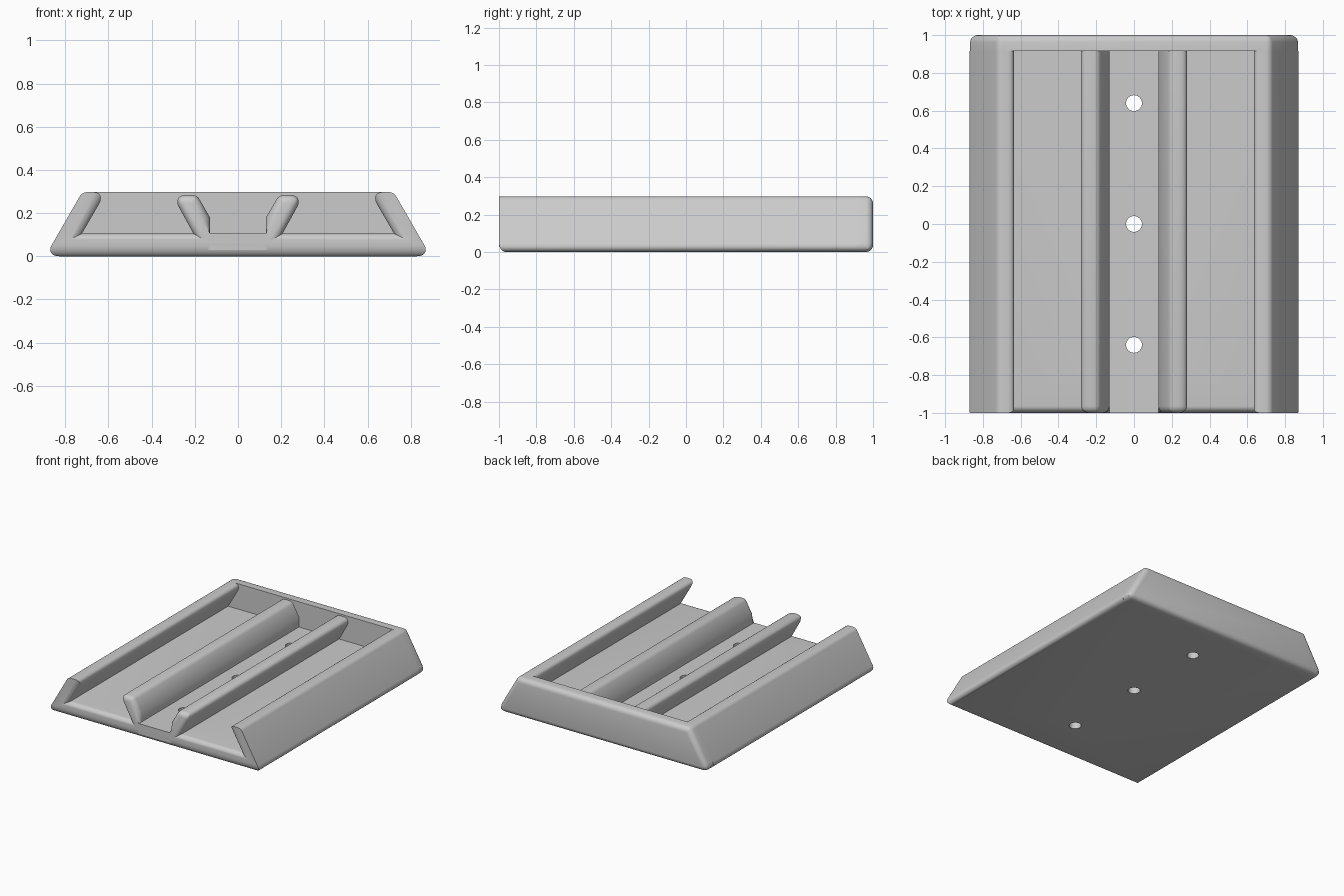
import bpy, bmesh, math

if "Cube" in bpy.data.objects:
    bpy.data.objects.remove(bpy.data.objects["Cube"])

RADIUS = 0.037          # fillet radius of all rounded edges
HEIGHT = 0.297
FLOOR = 0.105
BACK = 0.915            # inner face of the back wall

grey = bpy.data.materials.new("plain grey")
grey.diffuse_color = (0.6, 0.6, 0.6, 1)
grey.use_nodes = True
grey.node_tree.nodes["Principled BSDF"].inputs["Base Color"].default_value = grey.diffuse_color


def mirrored(half):
    """Close a right-hand half profile with its mirror image."""
    return half + [(-x, z) for x, z in reversed(half)]


def activate(ob):
    bpy.ops.object.select_all(action='DESELECT')
    ob.select_set(True)
    bpy.context.view_layer.objects.active = ob


def extrusion(name, profile, y0, y1, rounded):
    """Extrude an x-z profile along y; round convex edges chosen by rule."""
    bm = bmesh.new()
    face = bm.faces.new([bm.verts.new((x, y0, z)) for x, z in profile])
    ext = bmesh.ops.extrude_face_region(bm, geom=[face])
    verts = [g for g in ext['geom'] if isinstance(g, bmesh.types.BMVert)]
    bmesh.ops.translate(bm, verts=verts, vec=(0, y1 - y0, 0))
    bmesh.ops.recalc_face_normals(bm, faces=bm.faces)
    layer = bm.edges.layers.float.new("bevel_weight_edge")
    for e in bm.edges:
        a, b = (v.co for v in e.verts)
        if e.is_convex and rounded((a + b) / 2, abs(a.y - b.y) > 0.01):
            inner = math.pi - e.calc_face_angle()
            e[layer] = RADIUS / math.tan(inner / 2) / 0.1
    mesh = bpy.data.meshes.new(name)
    bm.to_mesh(mesh)
    bm.free()
    ob = bpy.data.objects.new(name, mesh)
    bpy.context.collection.objects.link(ob)
    mesh.materials.append(grey)
    activate(ob)
    bev = ob.modifiers.new("round", 'BEVEL')
    bev.limit_method = 'WEIGHT'
    bev.offset_type = 'OFFSET'
    bev.width = 0.1
    bev.segments = 6
    bev.use_clamp_overlap = False
    bpy.ops.object.modifier_apply(modifier=bev.name)
    return ob


# Tray: floor with two side walls leaning inwards
def tray_rule(mid, along):
    if along:
        return True
    inner_front = abs(mid.x) < 0.68 and mid.z < HEIGHT - 0.01
    return mid.y < -0.9 and (inner_front or mid.z < 0.01)


tray = extrusion("tray", mirrored([(0.893, 0), (0.722, HEIGHT),
                                   (0.612, HEIGHT), (0.723, FLOOR)]),
                 -1, BACK, tray_rule)

# Back wall closing the tray
back = extrusion("back_wall", mirrored([(0.893, 0), (0.722, HEIGHT)]),
                 BACK, 1, lambda mid, along: along or mid.y > 0.95)


# Centre rails: two ribs leaning outwards with a square channel between
def rail_rule(mid, along):
    if along:
        return mid.z > 0.25
    return mid.y < -0.9 and mid.z > 0.14 or (mid.y < -0.9 and abs(mid.x) > 0.2)


rails = extrusion("centre_rails",
                  mirrored([(0.165, 0.03), (0.305, 0.284), (0.19, 0.284),
                            (0.13, 0.18), (0.13, FLOOR + 0.001)]),
                  -1, BACK + 0.01, rail_rule)

# Three screw holes along the channel
for y in (-0.64, 0, 0.64):
    bpy.ops.mesh.primitive_cylinder_add(vertices=32, radius=0.042, depth=0.5,
                                        location=(0, y, 0.05))
    cutter = bpy.context.object
    cutter.name = "hole_cutter"
    for ob in (tray, rails):
        activate(ob)
        mod = ob.modifiers.new("hole", 'BOOLEAN')
        mod.operation = 'DIFFERENCE'
        mod.solver = 'EXACT'
        mod.object = cutter
        bpy.ops.object.modifier_apply(modifier=mod.name)
    bpy.data.objects.remove(cutter)

for ob in (tray, back, rails):
    activate(ob)
    bpy.ops.object.shade_smooth_by_angle(angle=math.radians(30))
